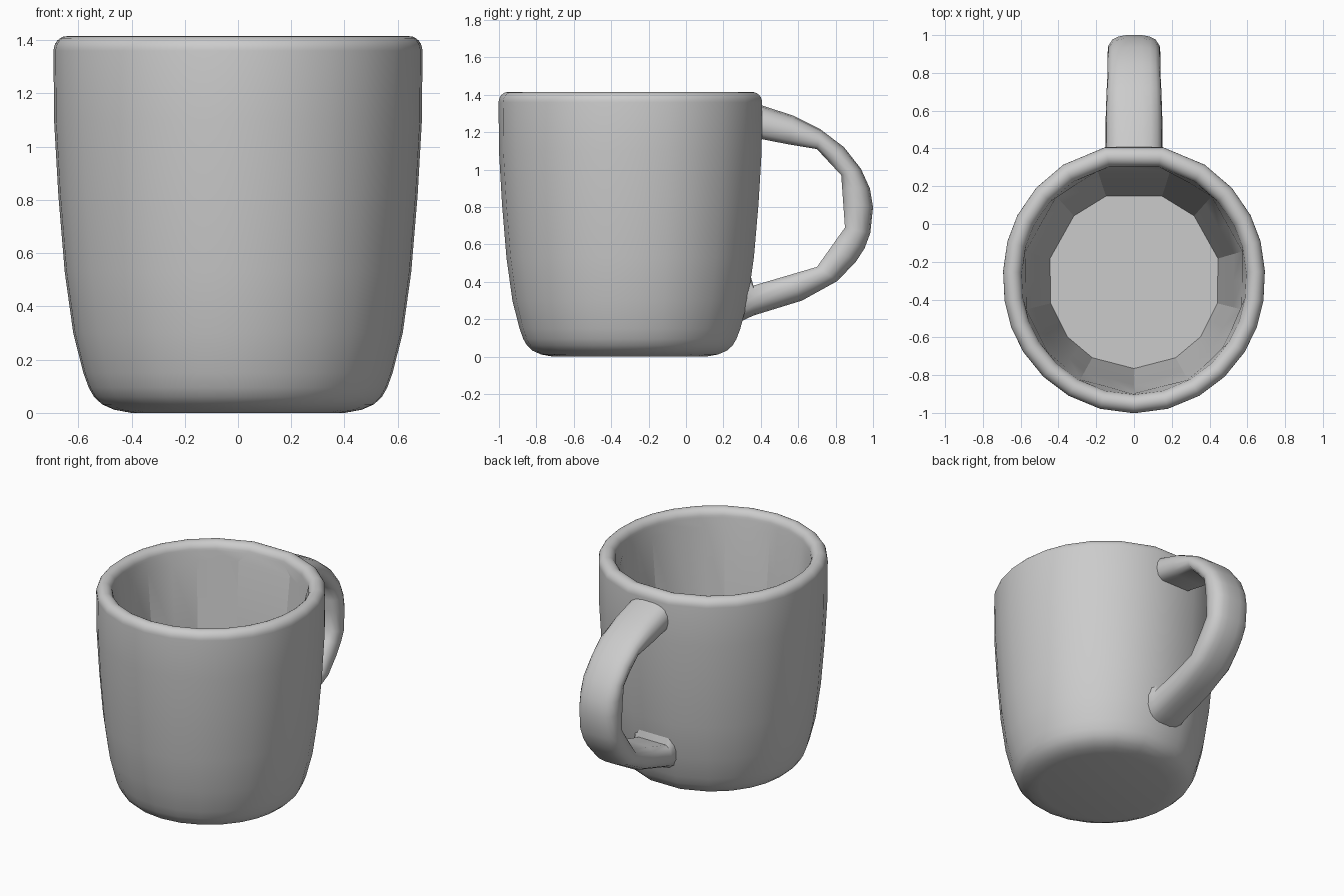
import bpy, bmesh
from math import radians, sin, cos

cube = bpy.data.objects.get("Cube")
if cube:
    bpy.data.objects.remove(cube, do_unlink=True)

clay = bpy.data.materials.new("light_grey_ceramic")
clay.use_nodes = True
clay.diffuse_color = (0.6, 0.6, 0.6, 1)
clay.node_tree.nodes["Principled BSDF"].inputs["Base Color"].default_value = (0.6, 0.6, 0.6, 1)


def loft(name, rings, angle):
    """Skin closed rings of points, cap both ends and shade smooth."""
    bm = bmesh.new()
    loops = [[bm.verts.new(p) for p in ring] for ring in rings]
    for a, b in zip(loops, loops[1:]):
        for i in range(len(a)):
            j = (i + 1) % len(a)
            bm.faces.new((a[i], a[j], b[j], b[i]))
    bm.faces.new(loops[0])
    bm.faces.new(loops[-1])
    bmesh.ops.recalc_face_normals(bm, faces=bm.faces)
    mesh = bpy.data.meshes.new(name)
    bm.to_mesh(mesh)
    bm.free()
    mesh.materials.append(clay)
    obj = bpy.data.objects.new(name, mesh)
    bpy.context.collection.objects.link(obj)
    bpy.ops.object.select_all(action='DESELECT')
    obj.select_set(True)
    bpy.context.view_layer.objects.active = obj
    bpy.ops.object.shade_smooth_by_angle(angle=radians(angle))
    return obj


# Mug body: finely faceted outside, coarse flat facets inside
CENTRE_Y = -0.31
OUTER_ANGLES = [12, 31, 46, 60, 72, 85, 98, 110, 122, 136, 150, 165, 180]
INNER_ANGLES = [18, 42, 74, 104, 129, 151, 180]


def point(angle, r):
    a = radians(angle)
    r *= 1 + 0.06 * max(0, cos(a))   # slight swell towards the handle
    return (r * sin(a), CENTRE_Y + r * cos(a))


def mirrored(half, z):
    """Complete a half ring; its last point lies on the mirror line."""
    return [(x, y, z) for x, y in half] + [(-x, y, z) for x, y in half[-2::-1]]


def outer_ring(r, z):
    return mirrored([point(a, r) for a in OUTER_ANGLES], z)


def inner_ring(r, z):
    keys = [point(a, r) for a in INNER_ANGLES]
    half = [keys[0]]
    for p, q in zip(keys, keys[1:]):
        half += [((p[0] + q[0]) / 2, (p[1] + q[1]) / 2), q]
    return mirrored(half, z)


outside = [(0.40, 0), (0.465, 0.012), (0.51, 0.032), (0.54, 0.06), (0.56, 0.095),
           (0.58, 0.15), (0.618, 0.3), (0.65, 0.53), (0.674, 0.82), (0.69, 1.1)]
# Rounded lip
outside += [(0.642 + 0.05 * cos(radians(a)), 1.36 + 0.055 * sin(radians(a)))
            for a in range(0, 181, 15)]
inside = [(0.587, 1.30), (0.54, 0.8), (0.455, 0.11)]
loft("mug_body", [outer_ring(*p) for p in outside] + [inner_ring(*p) for p in inside], 24)

# Handle: inner edge (y, z), outer edge (y, z) and half width at each station
stations = [
    (0.37, 1.17, 0.37, 1.355, 0.15),
    (0.55, 1.135, 0.57, 1.29, 0.15),
    (0.70, 1.11, 0.72, 1.215, 0.145),
    (0.765, 1.04, 0.845, 1.12, 0.14),
    (0.83, 0.97, 0.935, 1.005, 0.14),
    (0.835, 0.90, 0.983, 0.90, 0.14),
    (0.84, 0.83, 1.0, 0.80, 0.14),
    (0.85, 0.69, 0.985, 0.66, 0.14),
    (0.81, 0.635, 0.955, 0.58, 0.14),
    (0.775, 0.585, 0.91, 0.51, 0.14),
    (0.70, 0.48, 0.81, 0.405, 0.14),
    (0.53, 0.43, 0.62, 0.30, 0.14),
    (0.36, 0.38, 0.36, 0.22, 0.145),
    (0.335, 0.47, 0.275, 0.18, 0.16),
    (0.30, 0.47, 0.25, 0.18, 0.16),
]
# Rounded section: share of depth from inner to outer edge, share of width
section = [(0, 0.7), (0.15, 0.92), (0.4, 1), (0.65, 0.97),
           (0.85, 0.82), (0.95, 0.6), (1, 0.3)]


def handle_ring(y0, z0, y1, z1, w):
    half = [(w * s, y0 + (y1 - y0) * t, z0 + (z1 - z0) * t) for t, s in section]
    return half + [(-x, y, z) for x, y, z in reversed(half)]


loft("handle", [handle_ring(*s) for s in stations], 50)
